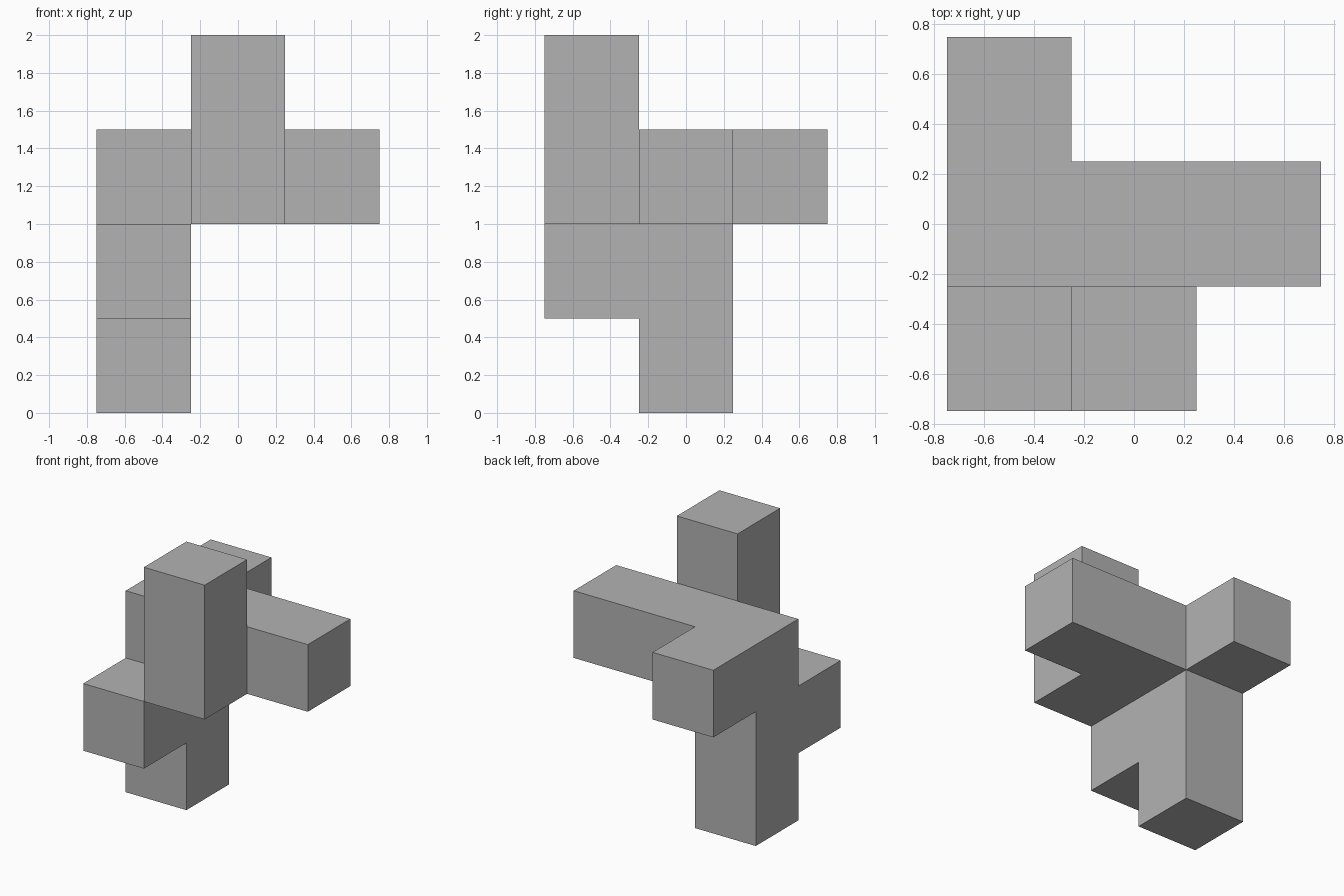
import bpy
import bmesh
from mathutils import Vector

cube = bpy.data.objects.get("Cube")
if cube:
    bpy.data.objects.remove(cube, do_unlink=True)

CELL = 0.5

# One plain grey for the whole body
grey = bpy.data.materials.new("plain_grey")
grey.use_nodes = True
colour = (0.45, 0.45, 0.45, 1)
grey.diffuse_color = colour
grey.node_tree.nodes["Principled BSDF"].inputs["Base Color"].default_value = colour


def run(start, end):
    """Grid cells filled by a straight bar between two corner cells."""
    return {(x, y, z)
            for x in range(start[0], end[0] + 1)
            for y in range(start[1], end[1] + 1)
            for z in range(start[2], end[2] + 1)}


# Bars that make up the interlocking block
leg = run((-1, 0, 0), (-1, 0, 2))
side_arm = run((-1, 0, 2), (1, 0, 2))
back_stub = run((-1, 1, 2), (-1, 1, 2))
front_foot = run((-1, -1, 1), (-1, -1, 1))
tower = run((0, -1, 2), (0, -1, 3))
cells = leg | side_arm | back_stub | front_foot | tower

# Outer skin only: a face wherever a cell has no neighbour
bm = bmesh.new()
for cell in sorted(cells):
    centre = Vector((cell[0], cell[1], cell[2] + 0.5)) * CELL
    for axis in range(3):
        for sign in (-1, 1):
            normal = Vector((0, 0, 0))
            normal[axis] = sign
            neighbour = tuple(c + int(n) for c, n in zip(cell, normal))
            if neighbour in cells:
                continue
            u = Vector((0, 0, 0))
            u[(axis + 1) % 3] = 1
            v = normal.cross(u)
            corners = (-u - v, u - v, u + v, v - u)
            bm.faces.new([bm.verts.new(centre + (normal + c) * CELL / 2)
                          for c in corners])

# Weld the skin and merge flat neighbouring faces
bmesh.ops.remove_doubles(bm, verts=bm.verts[:], dist=0.001)
bmesh.ops.dissolve_limit(bm, angle_limit=0.01, verts=bm.verts[:], edges=bm.edges[:])

mesh = bpy.data.meshes.new("puzzle_block")
bm.to_mesh(mesh)
bm.free()
mesh.materials.append(grey)
bpy.context.collection.objects.link(bpy.data.objects.new("puzzle_block", mesh))
